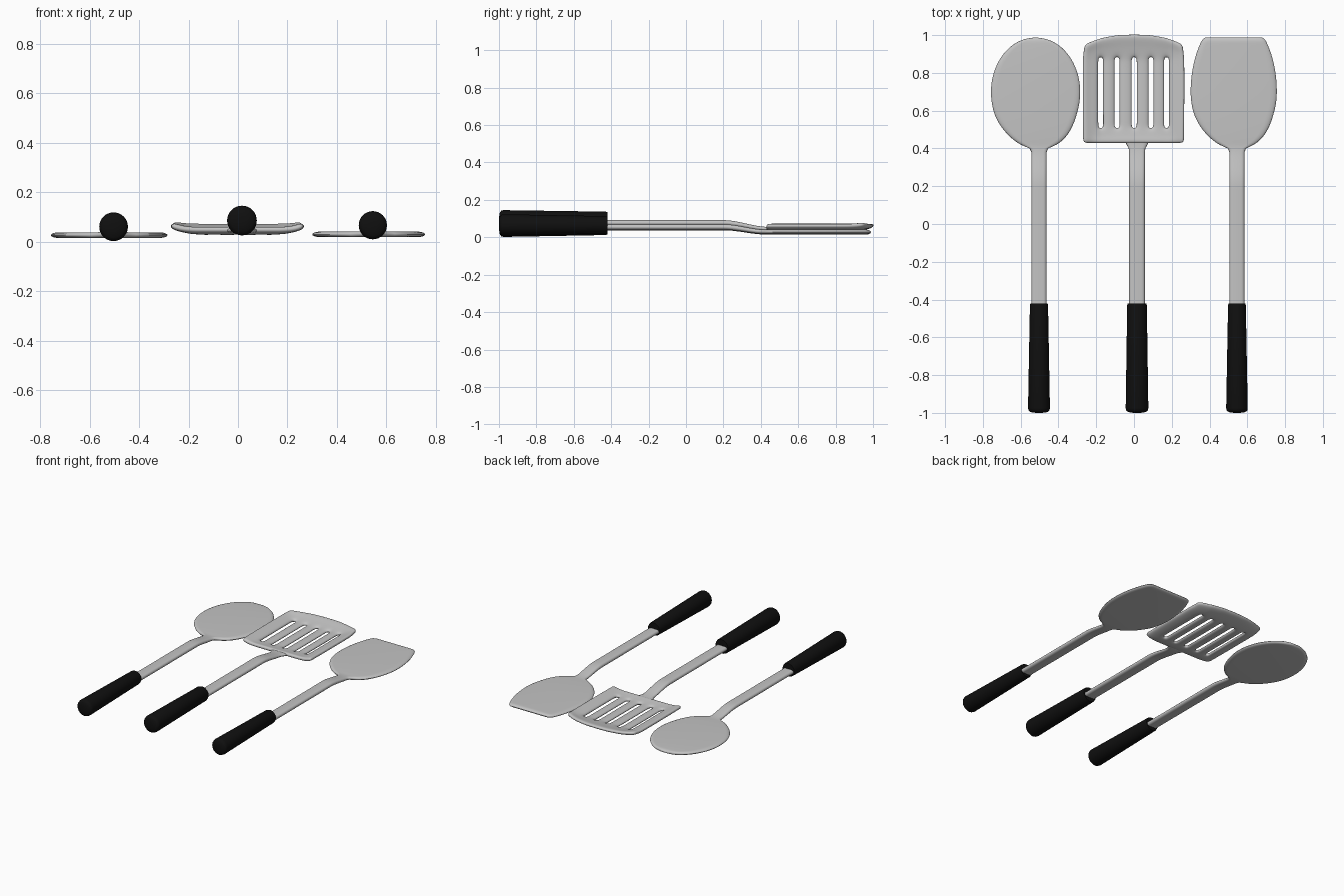
import bpy, bmesh, math

cube = bpy.data.objects.get("Cube")
if cube:
    bpy.data.objects.remove(cube, do_unlink=True)


def material(name, value):
    m = bpy.data.materials.new(name)
    m.use_nodes = True
    colour = (value, value, value, 1)
    m.diffuse_color = colour
    m.node_tree.nodes["Principled BSDF"].inputs["Base Color"].default_value = colour
    return m


steel = material("steel grey", 0.55)
black = material("handle black", 0.005)


def finish(bm, name, mat, angle=50):
    bmesh.ops.recalc_face_normals(bm, faces=bm.faces)
    mesh = bpy.data.meshes.new(name)
    bm.to_mesh(mesh)
    bm.free()
    mesh.materials.append(mat)
    ob = bpy.data.objects.new(name, mesh)
    bpy.context.collection.objects.link(ob)
    bpy.ops.object.select_all(action="DESELECT")
    ob.select_set(True)
    bpy.context.view_layer.objects.active = ob
    bpy.ops.object.shade_smooth_by_angle(angle=math.radians(angle))
    return ob


def skin(rings, name, mat):
    """Bridge closed rings of points and cap both ends."""
    bm = bmesh.new()
    loops = [[bm.verts.new(p) for p in ring] for ring in rings]
    n = len(loops[0])
    for a, b in zip(loops, loops[1:]):
        for i in range(n):
            j = (i + 1) % n
            bm.faces.new((a[i], a[j], b[j], b[i]))
    bm.faces.new(loops[0])
    bm.faces.new(loops[-1])
    return finish(bm, name, mat)


def smooth(a, b, t):
    t = min(1, max(0, (t - a) / (b - a)))
    return t * t * (3 - 2 * t)


def plate_ring(x, y, z, half, thick):
    """Flat bar section with softly rounded sides."""
    edge = min(0.035, 0.45 * half)
    ring = []
    for side in (1, -1):
        for k in range(9):
            a = math.pi * (k / 8 - 0.5)
            ring.append((x + side * (half - edge + edge * math.cos(a)), y,
                         z + side * thick / 2 * math.sin(a)))
    return ring


def handle(name, x, z, r_back, r_front):
    profile = [(-1.0, 0.3), (-0.996, 0.75), (-0.988, 0.95), (-0.975, 1.0)]
    rings = [(y, r * r_back) for y, r in profile]
    rings += [(-0.43, r_front), (-0.42, r_front * 0.94)]
    circle = [2 * math.pi * i / 32 for i in range(32)]
    skin([[(x + r * math.cos(a), y, z + r * math.sin(a)) for a in circle]
          for y, r in rings], name, black)


SHAFT_ROWS = [-0.46, -0.1, 0.18] + [0.2 + 0.02 * i for i in range(11)]


# Solid spoon and turner: shaft and head in one continuous loft
def solid_utensil(name, shaft_x, head_x, wide, reach, base_z):
    mid, end, low, shaft = 0.70, 0.988, 0.305, 0.04
    rows = SHAFT_ROWS + [0.41 + 0.01 * i for i in range(1, 8)]
    rows += [0.48 + 0.02 * i for i in range(1, 12)]
    rows += [mid + (end - mid) * math.sin(math.pi / 2 * i / 20) for i in range(1, 21)]
    rings = []
    for y in sorted(set(rows)):
        span = reach if y > mid else low
        half = wide * math.sqrt(max(0, 1 - ((y - mid) / span) ** 2))
        if y < mid:
            half = (half ** 4 + shaft ** 4) ** 0.25
        # the tip thins out to a rounded edge
        tip = math.sqrt(max(0.01, 1 - max(0, (y - end + 0.025) / 0.025) ** 2))
        half = max(0.004, half - 0.015 * (1 - tip))
        x = shaft_x + (head_x - shaft_x) * smooth(0.38, 0.6, y)
        drop = smooth(0.2, 0.43, y)
        rings.append(plate_ring(x, y, base_z + 0.026 * (1 - drop), half,
                                (0.029 - 0.006 * drop) * tip))
    skin(rings, name, steel)


solid_utensil("spoon_head_and_shaft", -0.503, -0.521, 0.236, 0.288, 0.026)
solid_utensil("turner_head_and_shaft", 0.545, 0.528, 0.228, 0.405, 0.029)

# Slotted turner shaft, flaring slightly where it meets the head
rings = []
for y in SHAFT_ROWS + [0.42, 0.43, 0.44, 0.455]:
    drop = smooth(0.2, 0.44, y)
    half = 0.042 + 0.02 * smooth(0.39, 0.44, y)
    rings.append(plate_ring(0.016, y, 0.077 - 0.032 * drop, half, 0.029 - 0.008 * drop))
skin(rings, "slotted_turner_shaft", steel)

# Slotted turner head: dished sheet with five open slots
SLOTS = (-0.177, -0.09, 0.001, 0.09, 0.173)
xs = [-0.272, -0.235] + [s + d for s in SLOTS for d in (-0.011, 0.011)] + [0.232, 0.267]
ys = [0.428, 0.462, 0.508, 0.54, 0.63, 0.75, 0.85, 0.882, 0.945, 1.005]
bm = bmesh.new()
grid = []
for y in ys:
    row = []
    for x in xs:
        u = min(1, abs(x) / 0.268)
        side = 0.028 * u ** 5
        tip = 0.026 * max(0, (y - 0.84) / 0.16) ** 2
        neck = 0.012 * max(0, (0.51 - y) / 0.08) ** 2
        arc = 0.055 * u ** 2.5 * smooth(0.88, 1.0, y)
        narrow = 1 - 0.03 * smooth(0.85, 1.0, y) - 0.015 * smooth(0.6, 0.43, y) * 0.5
        row.append(bm.verts.new((x * narrow, y - arc,
                                 0.038 + max(side, tip, neck) + 0.2 * min(side, tip))))
    grid.append(row)
for j in range(len(ys) - 1):
    for i in range(len(xs) - 1):
        in_slot = 2 <= i <= 10 and i % 2 == 0 and 0.5 < ys[j] < 0.86
        if not in_slot:
            bm.faces.new((grid[j][i], grid[j][i + 1], grid[j + 1][i + 1], grid[j + 1][i]))
head = finish(bm, "slotted_turner_head", steel, 80)
solid = head.modifiers.new("thickness", "SOLIDIFY")
solid.thickness = 0.026
solid.offset = 0
sub = head.modifiers.new("rounding", "SUBSURF")
sub.levels = sub.render_levels = 3

# Grips
handle("spoon_handle", -0.503, 0.060, 0.058, 0.048)
handle("slotted_turner_handle", 0.016, 0.085, 0.060, 0.052)
handle("turner_handle", 0.545, 0.066, 0.057, 0.047)
